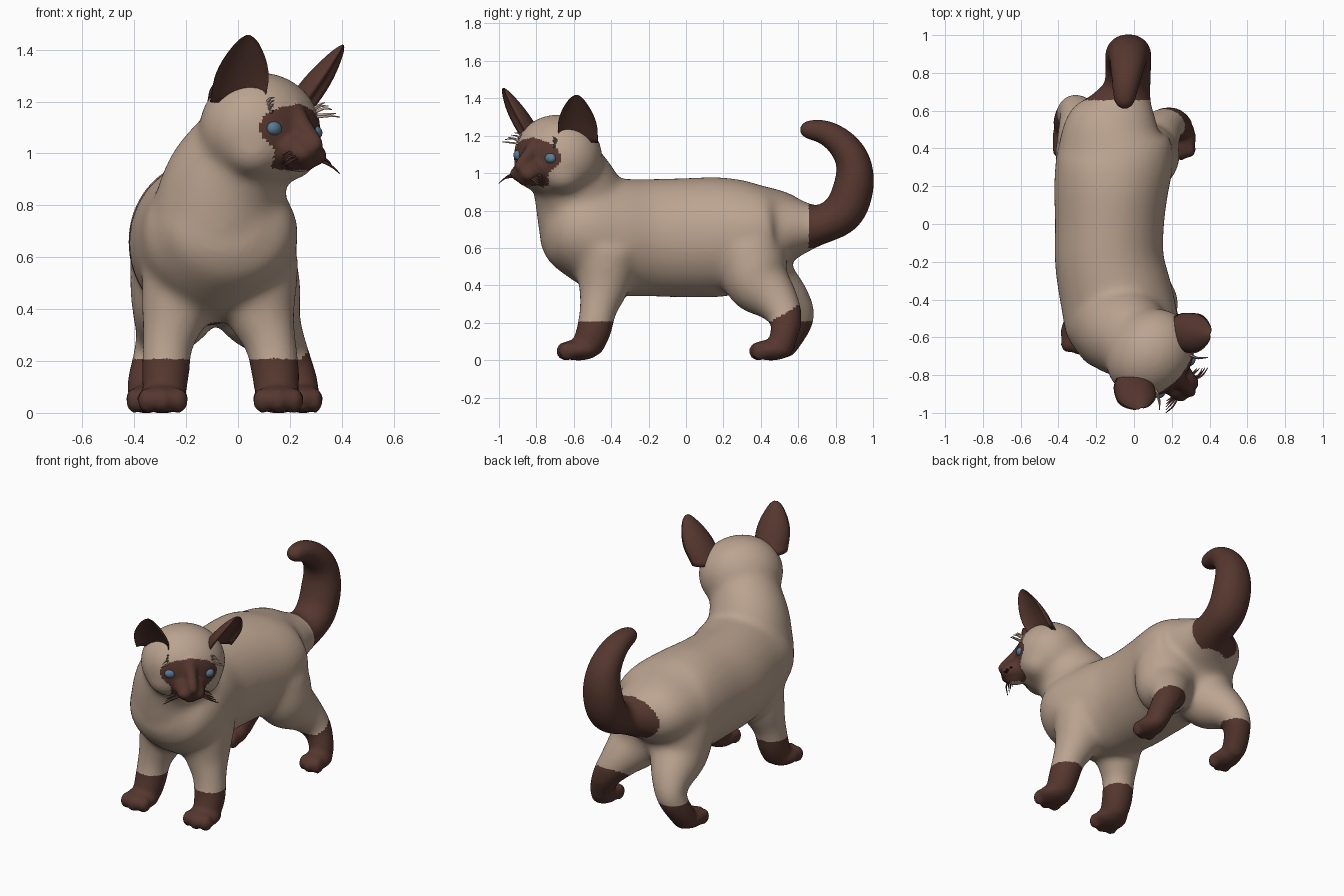
import bpy, bmesh, math, random
from mathutils import Vector, Matrix

random.seed(4)
cube = bpy.data.objects.get("Cube")
if cube:
    bpy.data.objects.remove(cube)


def material(name, rgb):
    m = bpy.data.materials.new(name)
    m.use_nodes = True
    m.diffuse_color = (*rgb, 1)
    bsdf = m.node_tree.nodes["Principled BSDF"]
    bsdf.inputs["Base Color"].default_value = (*rgb, 1)
    bsdf.inputs["Roughness"].default_value = 0.8
    return m


CREAM = material("cream_fur", (0.5, 0.37, 0.28))
BROWN = material("dark_brown_fur", (0.092, 0.038, 0.028))
BLUE = material("blue_eye", (0.1, 0.2, 0.3))

# Head frame: local -Y is the way the face looks, turned and slightly tilted
HEAD = (Matrix.Translation((0.085, -0.685, 1.09))
        @ Matrix.Rotation(math.radians(47), 4, 'Z')
        @ Matrix.Rotation(math.radians(4), 4, 'Y'))


def finish(bm, name, mats):
    bmesh.ops.recalc_face_normals(bm, faces=bm.faces)
    me = bpy.data.meshes.new(name)
    bm.to_mesh(me)
    bm.free()
    for m in mats:
        me.materials.append(m)
    for p in me.polygons:
        p.use_smooth = True
    ob = bpy.data.objects.new(name, me)
    bpy.context.collection.objects.link(ob)
    return ob


def fuse(bm, iterations):
    """Weld overlapping volumes into one softened mesh."""
    rough = finish(bm, "rough_shape", [CREAM])
    mod = rough.modifiers.new("fuse", 'REMESH')
    mod.mode = 'VOXEL'
    mod.voxel_size = 0.0125
    soft = rough.modifiers.new("soften", 'SMOOTH')
    soft.factor = 0.5
    soft.iterations = iterations
    graph = bpy.context.evaluated_depsgraph_get()
    me = bpy.data.meshes.new_from_object(rough.evaluated_get(graph))
    bpy.data.objects.remove(rough)
    return me


def ball(bm, centre, radii, frame=Matrix()):
    mat = frame @ Matrix.Translation(centre) @ Matrix.Diagonal((*radii, 1))
    bmesh.ops.create_uvsphere(bm, u_segments=32, v_segments=16, radius=1, matrix=mat)


def spline(pts, steps):
    """Smooth curve through points of any dimension."""
    ext = [pts[0]] + pts + [pts[-1]]
    out = []
    for i in range(len(pts) - 1):
        quads = list(zip(*ext[i:i + 4]))
        for k in range(steps):
            t = k / steps
            out.append([b + 0.5 * t * (c - a + t * (2*a - 5*b + 4*c - d + t * (3*(b - c) + d - a)))
                        for a, b, c, d in quads])
    return out + [list(pts[-1])]


def loft(bm, rings):
    loops = [[bm.verts.new(p) for p in ring] for ring in rings]
    n = len(loops[0])
    for a, b in zip(loops, loops[1:]):
        for i in range(n):
            j = (i + 1) % n
            bm.faces.new((a[i], a[j], b[j], b[i]))
    bm.faces.new(loops[0])
    bm.faces.new(loops[-1])


def tube(bm, pts, sides=28, steps=5, frame=Matrix()):
    """Loft along points (x, y, z, radius across, radius upright)."""
    pts = spline([tuple(p) if len(p) == 5 else (*p, p[3]) for p in pts], steps)
    rings = []
    for i, p in enumerate(pts):
        c = Vector(p[:3])
        t = (Vector(pts[min(i + 1, len(pts) - 1)][:3]) - Vector(pts[max(i - 1, 0)][:3])).normalized()
        ref = Vector((0, 0, 1)) if abs(t.x) > 0.8 else Vector((1, 0, 0))
        side = (ref - t * ref.dot(t)).normalized()
        up = t.cross(side)
        angles = [2 * math.pi * k / sides for k in range(sides)]
        rings.append([frame @ (c + side * p[3] * math.cos(a) + up * p[4] * math.sin(a)) for a in angles])
    loft(bm, rings)


bm = bmesh.new()

# Torso, gently curved
tube(bm, [(-.05, -.75, .75, .14, .13), (-.055, -.69, .735, .23, .2), (-.06, -.57, .7, .295, .26),
          (-.09, -.4, .66, .3, .31), (-.13, -.2, .655, .29, .315), (-.13, 0, .655, .29, .32),
          (-.12, .2, .66, .305, .32), (-.1, .36, .68, .31, .285), (-.1, .5, .705, .275, .215),
          (-.07, .6, .71, .2, .155), (-.04, .7, .715, .13, .11)])

# Neck
tube(bm, [(-.085, -.53, .72, .26), (-.05, -.575, .88, .24), (.025, -.635, 1.02, .205), (.07, -.67, 1.1, .17)])

# Tail
tube(bm, [(-.06, .54, .69, .15, .14), (-.035, .7, .715, .125, .105), (-.03, .84, .79, .125, .113),
          (-.03, .897, .93, .125, .11), (-.03, .895, 1.06, .11, .095), (-.035, .83, 1.16, .095, .082),
          (-.045, .74, 1.22, .078, .068), (-.05, .66, 1.232, .064, .057)])
ball(bm, (-.05, .66, 1.232), (.064, .062, .057))

# Front legs
tube(bm, [(.06, -.42, .58, .18), (.085, -.44, .4, .14), (.125, -.47, .27, .102),
          (.145, -.495, .15, .095), (.15, -.54, .05, .085)])
tube(bm, [(-.2, -.42, .58, .17), (-.24, -.44, .4, .137), (-.27, -.47, .27, .1),
          (-.28, -.495, .15, .095), (-.285, -.54, .05, .085)])

# Hind legs
tube(bm, [(.04, .34, .6, .185), (.07, .38, .43, .18), (.13, .48, .32, .125),
          (.19, .535, .22, .09), (.235, .52, .12, .077), (.245, .5, .05, .075)])
tube(bm, [(-.21, .36, .58, .21), (-.24, .42, .43, .18), (-.28, .545, .32, .125),
          (-.315, .6, .23, .09), (-.35, .55, .12, .08), (-.355, .5, .05, .075)])

# Skull and cheeks
ball(bm, (0, 0, 0), (.253, .223, .225), HEAD)
for s in (-1, 1):
    ball(bm, (s * .1, -.06, -.08), (.12, .12, .11), HEAD)
core = fuse(bm, 40)

bm = bmesh.new()
bm.from_mesh(core)
bpy.data.meshes.remove(core)

# Paws with toes
for x, y, w in ((.155, -.575, .1), (-.29, -.575, .1), (.25, .455, .078), (-.355, .455, .078)):
    ball(bm, (x, y, .054), (w, .115, .056))
    for k in (-1, 0, 1):
        ball(bm, (x + k * w * .6, y - .075 + abs(k) * .015, .048), (w * .38, .045, .05))

# Muzzle, chin and nose bridge
ball(bm, (0, -.2, -.08), (.095, .105, .07), HEAD)
ball(bm, (0, -.22, -.125), (.05, .07, .04), HEAD)
for s in (-1, 1):
    ball(bm, (s * .036, -.255, -.095), (.05, .055, .042), HEAD)
tube(bm, [(0, -.17, .08, .04), (0, -.23, .01, .036), (0, -.295, -.05, .03), (0, -.3, -.075, .02)], frame=HEAD)

skin = fuse(bm, 10)
skin.name = "body"
skin.materials.clear()
skin.materials.append(CREAM)
skin.materials.append(BROWN)
body = bpy.data.objects.new("body", skin)
bpy.context.collection.objects.link(body)

# Dark points: tail, feet and face mask
to_head = HEAD.inverted()


def is_dark(p):
    if p.y > 0.5 and p.z > 1:
        return True
    if p.z > 0.6 and p.y > 0.655:
        return True
    if p.z < 0.4:
        limit = 0.21
        if p.y > 0.2 and p.x > 0:
            limit += max(0, 0.6 * (p.y - 0.46))
        return p.z < limit
    q = to_head @ p
    if q.y > -0.09 or p.z < 0.9:
        return False
    brow = (q.x / 0.17) ** 2 + (q.z / 0.098) ** 2 < 1
    snout = abs(q.x) < 0.14 + 0.35 * q.z and -0.155 < q.z < 0 and q.y < -0.15
    return brow or snout


for poly in skin.polygons:
    poly.use_smooth = True
    poly.material_index = int(is_dark(poly.center))

# Cupped ears, opening outward and forward
yaw = math.radians(35)
for s, label in ((1, "left"), (-1, "right")):
    bm = bmesh.new()
    base, tip = Vector((.18, -.03, .09)), Vector((.268, -.165, .348))
    wide = Vector((math.cos(yaw), math.sin(yaw), 0))
    back = Vector((-math.sin(yaw), math.cos(yaw), 0))
    rings = []
    for t, w in spline([(0, .105), (.35, .106), (.6, .088), (.8, .06), (.93, .034), (1, .008)], 3):
        c = base.lerp(tip, t)
        arc = [(k, .95) for k in range(13)] + [(k, .55) for k in range(11, 0, -1)]
        ring = []
        for k, depth in arc:
            a = math.pi * k / 12
            p = c + wide * w * math.cos(a) + back * w * (depth * math.sin(a) - .35)
            ring.append(HEAD @ Vector((s * p.x, p.y, p.z)))
        rings.append(ring)
    loft(bm, rings)
    finish(bm, label + "_ear", [BROWN])

    # Eyes
    bm = bmesh.new()
    ball(bm, (s * .115, -.181, -.002), (.034, .026, .028), HEAD)
    finish(bm, label + "_eye", [BLUE])

    # Whiskers on the muzzle and the brow
    for kind, start, end, mat in (("muzzle", (.06, -.265, -.1), (.165, -.275, -.13), BROWN),
                                  ("brow", (.125, -.165, .07), (.19, -.24, .09), CREAM)):
        bm = bmesh.new()
        for i in range(5):
            a = Vector((s * start[0], start[1] + .008 * i, start[2] + .006 * (i - 2)))
            b = Vector((s * (end[0] - .012 * i), end[1] + .01 * i, end[2] + .013 * (i - 2)))
            mid = a.lerp(b, .5) + Vector((0, random.uniform(-.015, 0), random.uniform(0, .015)))
            tube(bm, [(*a, .006), (*mid, .005), (*b, .002)], sides=6, steps=4, frame=HEAD)
        finish(bm, label + "_" + kind + "_whiskers", [mat])
